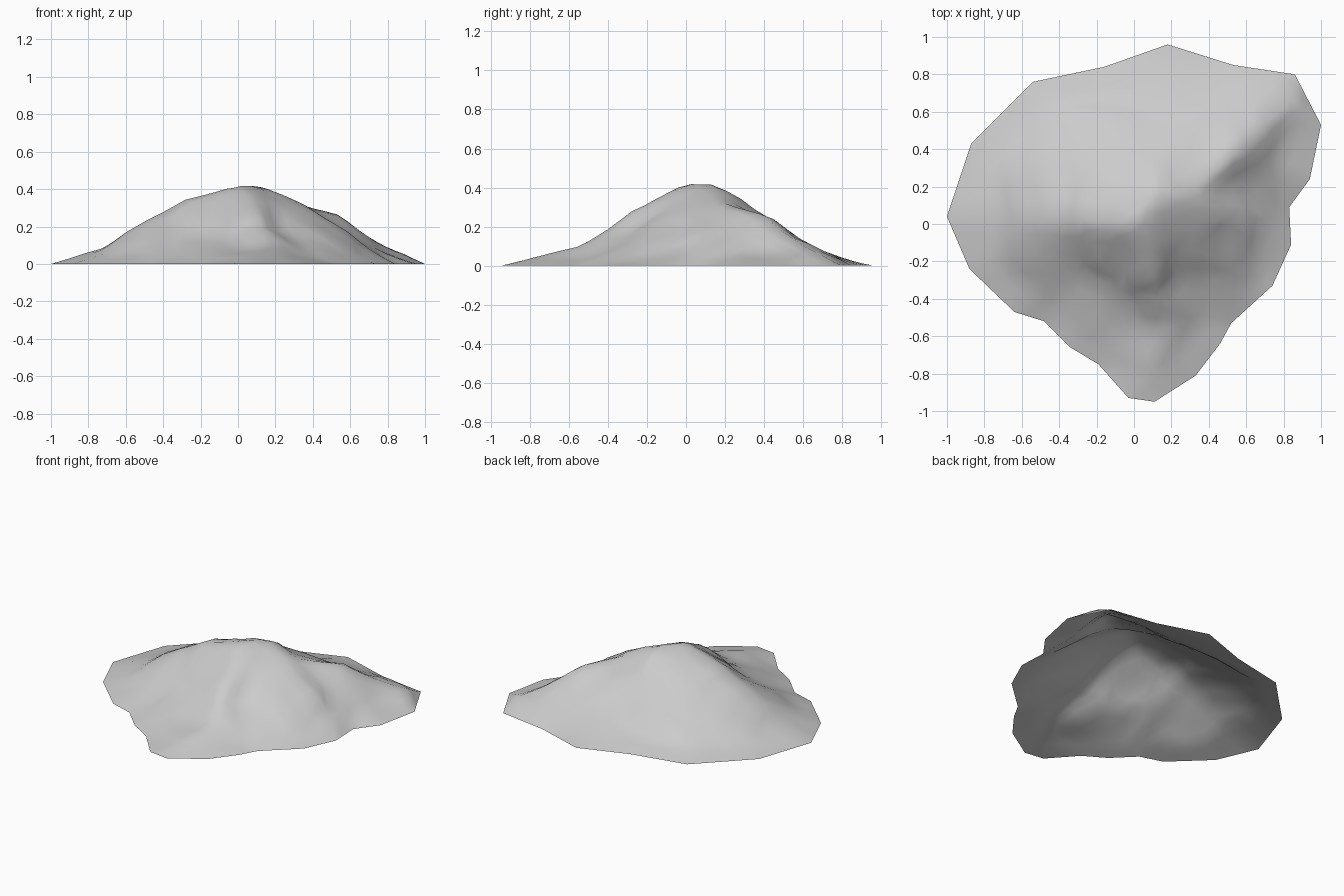
import bpy
import bmesh
from mathutils import Vector
from mathutils.geometry import delaunay_2d_cdt

cube = bpy.data.objects.get("Cube")
if cube:
    bpy.data.objects.remove(cube, do_unlink=True)

# Ground outline, clockwise from the back
outline = [(.18, .96), (.53, .85), (.86, .8), (1, .53), (.94, .24), (.83, .09),
           (.84, -.11), (.74, -.33), (.52, -.53), (.46, -.64), (.33, -.81),
           (.11, -.95), (-.03, -.93), (-.19, -.75), (-.34, -.66), (-.48, -.52),
           (-.64, -.47), (-.88, -.24), (-1, .04), (-.87, .43), (-.54, .76),
           (-.16, .84)]

# Ridge and gully lines running down from the summit: x, y, height
west_ridge = [(.09, .13, .435), (-.06, .02, .42), (-.28, .02, .365),
              (-.42, .02, .285), (-.6, .02, .18), (-.73, .04, .09)]
east_ridge = [(.09, .13, .435), (.16, .14, .42), (.33, .2, .335),
              (.53, .38, .29), (.7, .54, .155), (.84, .66, .08)]
south_spur = [(-.06, .02, .42), (.03, -.07, .405), (.1, -.28, .285),
              (.13, -.4, .2), (.19, -.56, .1), (.26, -.7, .035)]
south_gully = [(.19, -.08, .32), (.23, -.28, .17), (.36, -.48, .05)]
east_shoulder = [(.33, .2, .335), (.42, .05, .27), (.58, .05, .18), (.7, .02, .08)]
east_gully = [(.53, .2, .2), (.73, .3, .08)]
lines = [west_ridge, east_ridge, south_spur, south_gully, east_shoulder, east_gully]

# Free points on the open slopes
slopes = [(.35, -.15, .23), (.43, -.3, .11), (-.2, -.15, .27), (-.3, -.25, .15),
          (-.08, -.35, .16), (.04, -.55, .07), (-.5, -.2, .15), (.1, .35, .3),
          (-.25, .35, .23), (-.5, .33, .16), (.12, .6, .11), (.45, .58, .13),
          (-.2, .58, .12)]

# Collect unique points, with ridge and gully lines kept as mesh edges
points, edges = [], []


def add_point(x, y, z):
    for i, p in enumerate(points):
        if abs(p.x - x) + abs(p.y - y) < .01:
            return i
    points.append(Vector((x, y, z)))
    return len(points) - 1


rim = [add_point(x, y, 0) for x, y in outline]
edges += list(zip(rim, rim[1:] + rim[:1]))
for line in lines:
    ids = [add_point(*p) for p in line]
    edges += list(zip(ids, ids[1:]))
for p in slopes:
    add_point(*p)

# Gently sloping foot just inside the outline, where no ridge comes near
for x, y in outline:
    foot = Vector((x * .82, y * .82, .045))
    if all((p.xy - foot.xy).length > .12 for p in points):
        add_point(*foot)

verts, _, faces, origin, _, _ = delaunay_2d_cdt(
    [p.xy for p in points], edges, [list(reversed(rim))], 1, 1e-5)

# Build the open shell, refine it and soften the creases
bm = bmesh.new()
made = [bm.verts.new((v.x, v.y, points[src[0]].z if src else 0))
        for v, src in zip(verts, origin)]
for f in faces:
    bm.faces.new([made[i] for i in f])
bmesh.ops.subdivide_edges(bm, edges=bm.edges[:], cuts=2, use_grid_fill=True)
bmesh.ops.triangulate(bm, faces=bm.faces[:])
inner = [v for v in bm.verts if not v.is_boundary]
for _ in range(2):
    bmesh.ops.smooth_vert(bm, verts=inner, factor=.4, use_axis_z=True)
bmesh.ops.recalc_face_normals(bm, faces=bm.faces[:])
if sum(f.normal.z for f in bm.faces) < 0:
    bmesh.ops.reverse_faces(bm, faces=bm.faces[:])
for f in bm.faces:
    f.smooth = True

mesh = bpy.data.meshes.new("mountain")
bm.to_mesh(mesh)
bm.free()
mountain = bpy.data.objects.new("mountain", mesh)
bpy.context.collection.objects.link(mountain)

# Plain grey rock
rock = bpy.data.materials.new("grey_rock")
rock.use_nodes = True
grey = (.6, .6, .6, 1)
rock.diffuse_color = grey
rock.node_tree.nodes["Principled BSDF"].inputs["Base Color"].default_value = grey
mesh.materials.append(rock)
